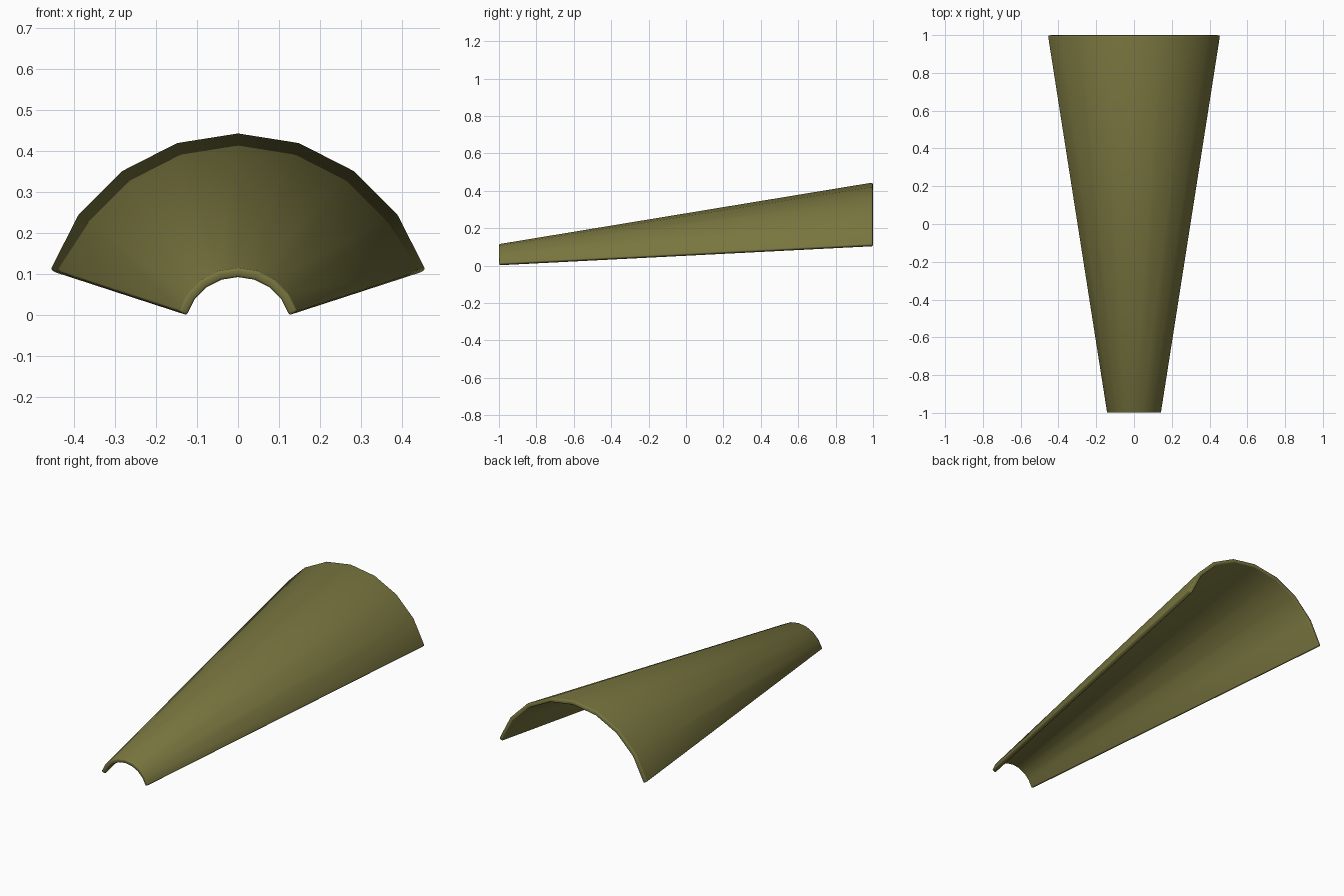
import bpy, bmesh
from math import sin, cos, radians

if "Cube" in bpy.data.objects:
    bpy.data.objects.remove(bpy.data.objects["Cube"])

AXIS_Z = -0.037                              # height of the cone axis
ENDS = [(-1.0, 0.152), (0.997, 0.481)]       # (y, outer radius) of narrow and wide end
SEGMENTS, ARC = 8, 144

# Tapered arch: outer skin swept between the two end arcs
bm = bmesh.new()
rows = []
for y, r in ENDS:
    angles = [radians(-ARC / 2 + ARC * i / SEGMENTS) for i in range(SEGMENTS + 1)]
    rows.append([bm.verts.new((r * sin(a), y, AXIS_Z + r * cos(a))) for a in angles])
narrow, wide = rows
for i in range(SEGMENTS):
    bm.faces.new((narrow[i], narrow[i + 1], wide[i + 1], wide[i]))
bm.normal_update()
if sum(f.normal.z for f in bm.faces) < 0:
    bmesh.ops.reverse_faces(bm, faces=bm.faces[:])
mesh = bpy.data.meshes.new("roof_tile")
bm.to_mesh(mesh)
bm.free()
tile = bpy.data.objects.new("roof_tile", mesh)
bpy.context.collection.objects.link(tile)

# Wall thickness and rounded rim
solid = tile.modifiers.new("thickness", 'SOLIDIFY')
solid.thickness = 0.023
solid.offset = -1
bevel = tile.modifiers.new("rounded_rim", 'BEVEL')
bevel.width = 0.006
bevel.segments = 2
bevel.limit_method = 'ANGLE'
bevel.angle_limit = radians(40)

# Smooth shading and olive glaze
bpy.context.view_layer.objects.active = tile
tile.select_set(True)
bpy.ops.object.shade_smooth_by_angle(angle=radians(50))
mat = bpy.data.materials.new("olive")
mat.diffuse_color = (0.19, 0.18, 0.05, 1)
mat.use_nodes = True
mat.node_tree.nodes["Principled BSDF"].inputs["Base Color"].default_value = mat.diffuse_color
mesh.materials.append(mat)
